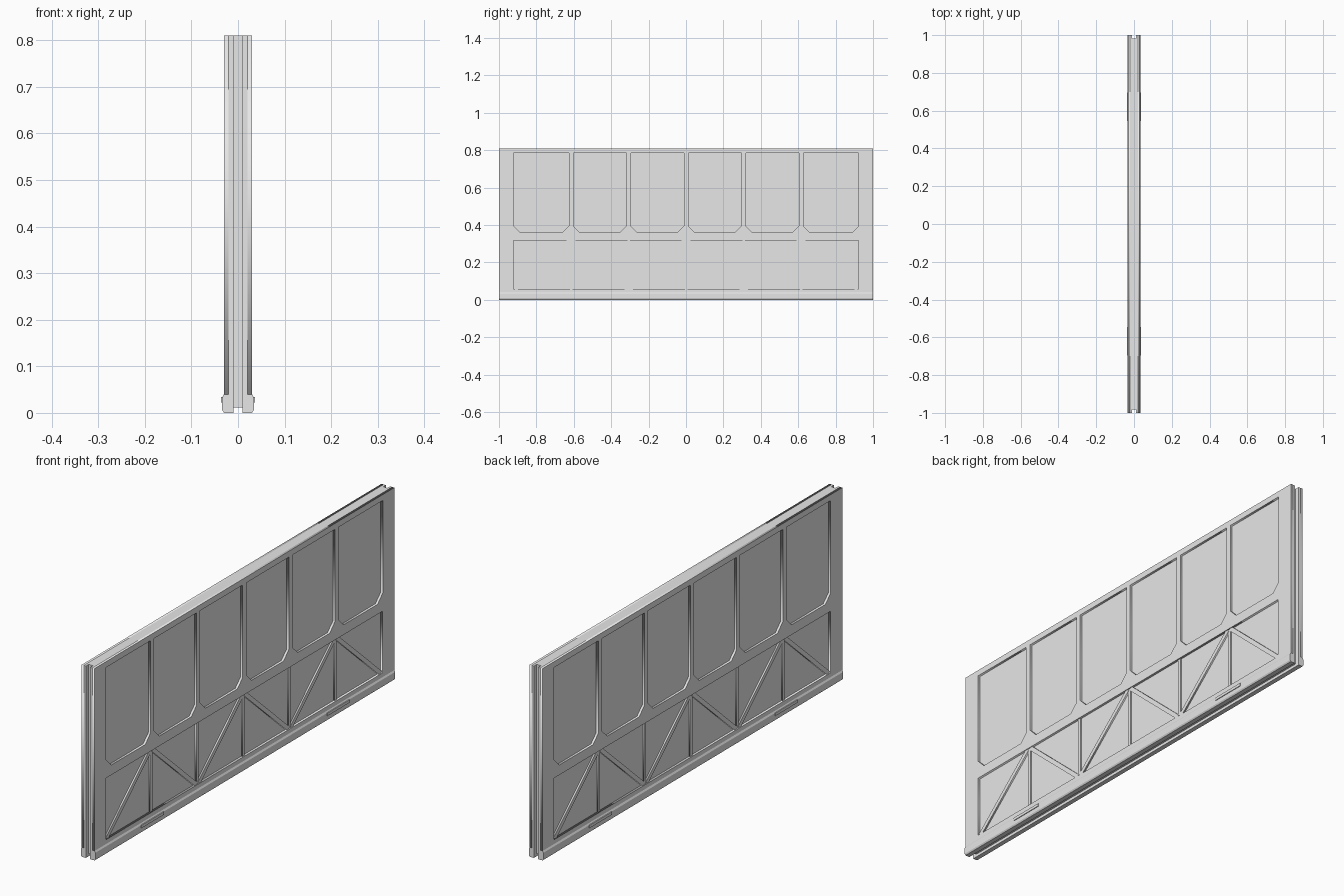
import bpy
from mathutils import Vector

cube = bpy.data.objects.get("Cube")
if cube:
    bpy.data.objects.remove(cube, do_unlink=True)

grey = bpy.data.materials.new("light_grey")
grey.use_nodes = True
grey.diffuse_color = (0.8, 0.8, 0.8, 1)
grey.node_tree.nodes["Principled BSDF"].inputs["Base Color"].default_value = (0.8, 0.8, 0.8, 1)

TOP, FLOOR, FACE = 0.81, 0.02, 0.03
RAIL_TOP = 0.04
SILL, HEAD = 0.36, 0.785        # upper panels
LOW, HIGH = 0.058, 0.318        # lower truss panel
SIDE, BAY = 0.922, 0.3075


def box(name, lo, hi):
    lo, hi = Vector(lo), Vector(hi)
    bpy.ops.mesh.primitive_cube_add(size=1, location=(lo + hi) / 2)
    ob = bpy.context.object
    ob.name = name
    ob.scale = [abs(c) for c in hi - lo]
    ob.data.materials.append(grey)
    return ob


def plate(name, outlines, x0, x1):
    """Flat plate in the y-z plane; outlines after the first are holes."""
    curve = bpy.data.curves.new(name, "CURVE")
    curve.dimensions = "2D"
    curve.fill_mode = "BOTH"
    curve.extrude = abs(x1 - x0) / 2
    for pts in outlines:
        spline = curve.splines.new("POLY")
        spline.points.add(len(pts) - 1)
        for p, (a, b) in zip(spline.points, pts):
            p.co = (a, b, 0, 1)
        spline.use_cyclic_u = True
    tmp = bpy.data.objects.new(name + "_outline", curve)
    mesh = bpy.data.meshes.new_from_object(tmp)
    bpy.data.objects.remove(tmp)
    for v in mesh.vertices:
        a, b, c = v.co
        v.co = ((x0 + x1) / 2 + c, a, b)
    mesh.materials.clear()
    mesh.materials.append(grey)
    ob = bpy.data.objects.new(name, mesh)
    bpy.context.collection.objects.link(ob)
    return ob


def rect(y0, z0, y1, z1):
    return [(y0, z0), (y1, z0), (y1, z1), (y0, z1)]


def bottom_chamfered(y0, z0, y1, z1, c):
    return [(y0 + c, z0), (y1 - c, z0), (y1, z0 + c), (y1, z1), (y0, z1), (y0, z0 + c)]


def strut(name, p, q, width, x0, x1):
    p, q = Vector(p), Vector(q)
    d = (q - p).normalized()
    n = Vector((-d.y, d.x)) * width / 2
    return plate(name, [[p + n, p - n, q - n, q + n]], x0, x1)


def rail(name, s):
    """Chamfered skirt running the full length."""
    prof = [(0.01, 0), (0.03, 0), (0.034, 0.006), (0.034, 0.033), (0.03, RAIL_TOP), (0.01, RAIL_TOP)]
    n = len(prof)
    verts = [(s * x, y, z) for y in (-1, 1) for x, z in prof]
    faces = [(i, (i + 1) % n, (i + 1) % n + n, i + n) for i in range(n)]
    faces += [tuple(reversed(range(n))), tuple(range(n, 2 * n))]
    if s < 0:
        faces = [f[::-1] for f in faces]
    mesh = bpy.data.meshes.new(name)
    mesh.from_pydata(verts, [], faces)
    mesh.materials.append(grey)
    ob = bpy.data.objects.new(name, mesh)
    bpy.context.collection.objects.link(ob)


# Core set back at the ends and bottom, leaving a groove
box("core", (-0.01, -0.982, 0.012), (0.01, 0.982, TOP))

for s, side in ((1, "left"), (-1, "right")):
    box(side + "_skin", (s * 0.01, -1, RAIL_TOP), (s * FLOOR, 1, TOP))

    # Raised frame with six upper panels and one long lower opening
    outlines = [rect(-1, RAIL_TOP, 1, TOP), rect(-SIDE, LOW, SIDE, HIGH)]
    for i in range(6):
        y0 = -SIDE + (0 if i == 0 else 0.012) + i * BAY
        y1 = -SIDE - (0 if i == 5 else 0.012) + (i + 1) * BAY
        outlines.append(bottom_chamfered(y0, SILL, y1, HEAD, 0.035))
    plate(side + "_frame", outlines, s * FLOOR, s * FACE)

    # Truss of uprights and diagonals in the lower opening
    for i in range(1, 6):
        y = -SIDE + i * BAY
        strut(side + "_upright", (y, LOW), (y, HIGH), 0.014, s * FLOOR, s * 0.025)
    for i in range(6):
        y = -SIDE + i * BAY
        z0, z1 = (LOW, HIGH) if i % 2 == 0 else (HIGH, LOW)
        strut(side + "_diagonal", (y + 0.008, z0), (y + BAY - 0.008, z1), 0.018, s * FLOOR, s * 0.027)

    # Skirt rail and its small latch plates
    rail(side + "_rail", s)
    for y in (-0.62, 0.62):
        box(side + "_latch", (s * 0.03, y - 0.075, 0.022), (s * 0.037, y + 0.075, 0.034))
